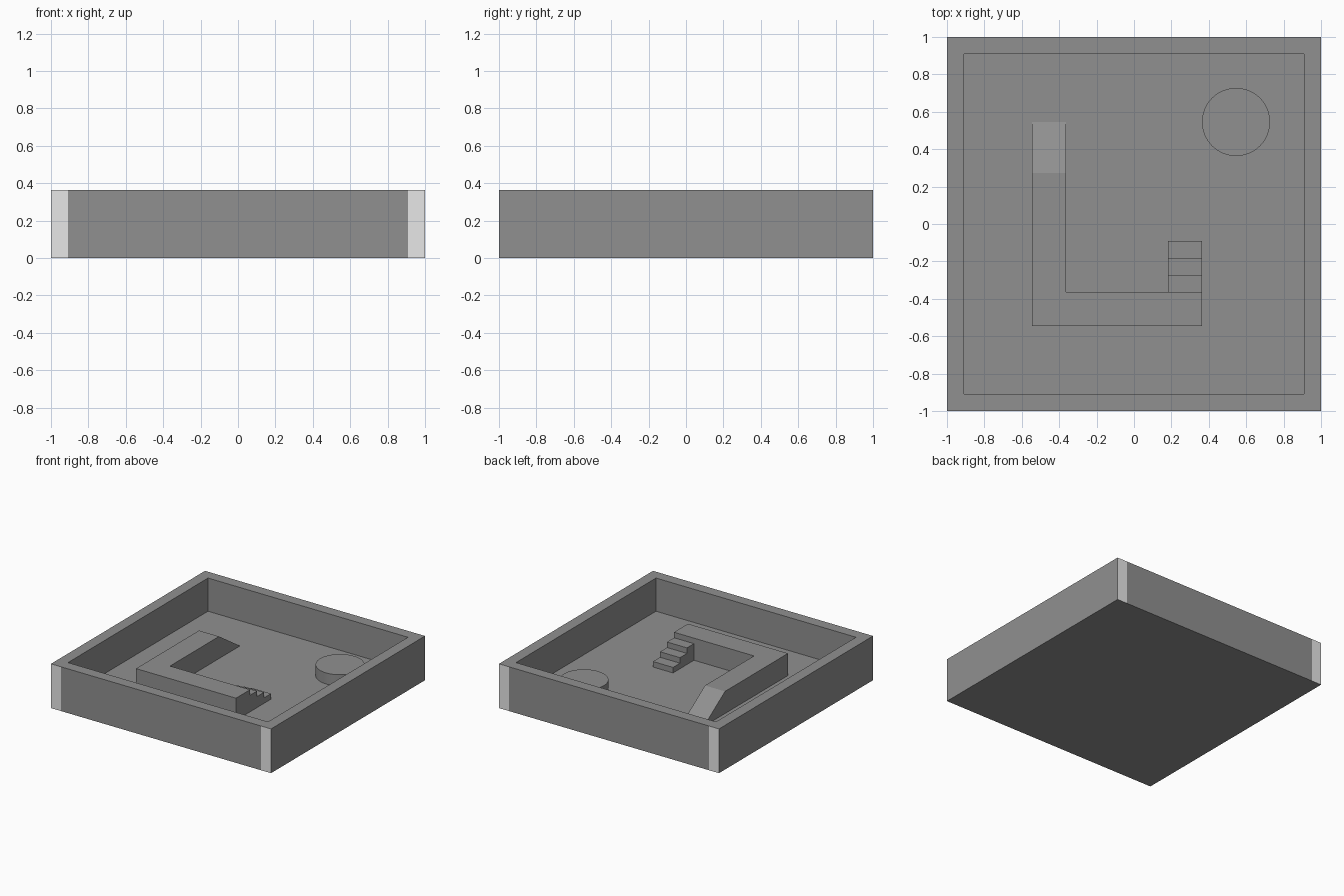
import bpy, bmesh, math

if "Cube" in bpy.data.objects:
    bpy.data.objects.remove(bpy.data.objects["Cube"])

U = 1 / 11  # one layout unit: the arena is 22 x 22 x 4 units


def material(name, value):
    m = bpy.data.materials.new(name)
    m.diffuse_color = (value, value, value, 1)
    m.use_nodes = True
    m.node_tree.nodes["Principled BSDF"].inputs["Base Color"].default_value = m.diffuse_color
    return m


STONE = material("mid_grey", 0.28)
PALE = material("pale_grey", 0.8)


def add_object(name, bm, *mats):
    bmesh.ops.recalc_face_normals(bm, faces=bm.faces)
    mesh = bpy.data.meshes.new(name)
    bm.to_mesh(mesh)
    bm.free()
    for m in mats or (STONE,):
        mesh.materials.append(m)
    ob = bpy.data.objects.new(name, mesh)
    bpy.context.collection.objects.link(ob)
    return ob


def prism(name, points, direction, *mats):
    """Extrude a closed profile (in layout units) along a direction."""
    bm = bmesh.new()
    face = bm.faces.new([bm.verts.new([c * U for c in p]) for p in points])
    ext = bmesh.ops.extrude_face_region(bm, geom=[face])
    verts = [g for g in ext["geom"] if isinstance(g, bmesh.types.BMVert)]
    bmesh.ops.translate(bm, verts=verts, vec=[c * U for c in direction])
    return add_object(name, bm, *mats)


def box(name, x0, x1, y0, y1, z0, z1, *mats):
    return prism(name, [(x0, y0, z0), (x1, y0, z0), (x1, y1, z0), (x0, y1, z0)],
                 (0, 0, z1 - z0), *mats)


# Floor slab inside the walls
box("floor", -10, 10, -10, 10, 0, 1)

# Front and back walls fit between the side walls
box("front_wall", -10, 10, -11, -10, 0, 4)
box("back_wall", -10, 10, 10, 11, 0, 4)

# Side walls run the full depth and have pale end caps
for name, x in (("left_wall", -11), ("right_wall", 10)):
    wall = box(name, x, x + 1, -11, 11, 0, 4, STONE, PALE)
    for f in wall.data.polygons:
        f.material_index = int(abs(f.normal.y) > 0.9)

# L-shaped raised walkway
prism("walkway", [(-6, -6, 1), (4, -6, 1), (4, -4, 1), (-4, -4, 1),
                  (-4, 3, 1), (-6, 3, 1)], (0, 0, 2))

# Ramp at the back end of the walkway
prism("ramp", [(-6, 3, 1), (-6, 6, 1), (-6, 3, 3)], (2, 0, 0))

# Three solid steps at the other end
profile = [(2, -4, 1)]
for i in range(3):
    z = 2.5 - 0.5 * i
    profile += [(2, -4 + i, z), (2, -3 + i, z)]
profile.append((2, -1, 1))
prism("steps", profile, (2, 0, 0))

# Low round platform
bm = bmesh.new()
bmesh.ops.create_cone(bm, cap_ends=True, segments=64, radius1=2 * U, radius2=2 * U, depth=U)
bmesh.ops.translate(bm, verts=bm.verts, vec=(6 * U, 6 * U, 1.5 * U))
disc = add_object("round_platform", bm)
bpy.context.view_layer.objects.active = disc
disc.select_set(True)
bpy.ops.object.shade_smooth_by_angle(angle=math.radians(30))
